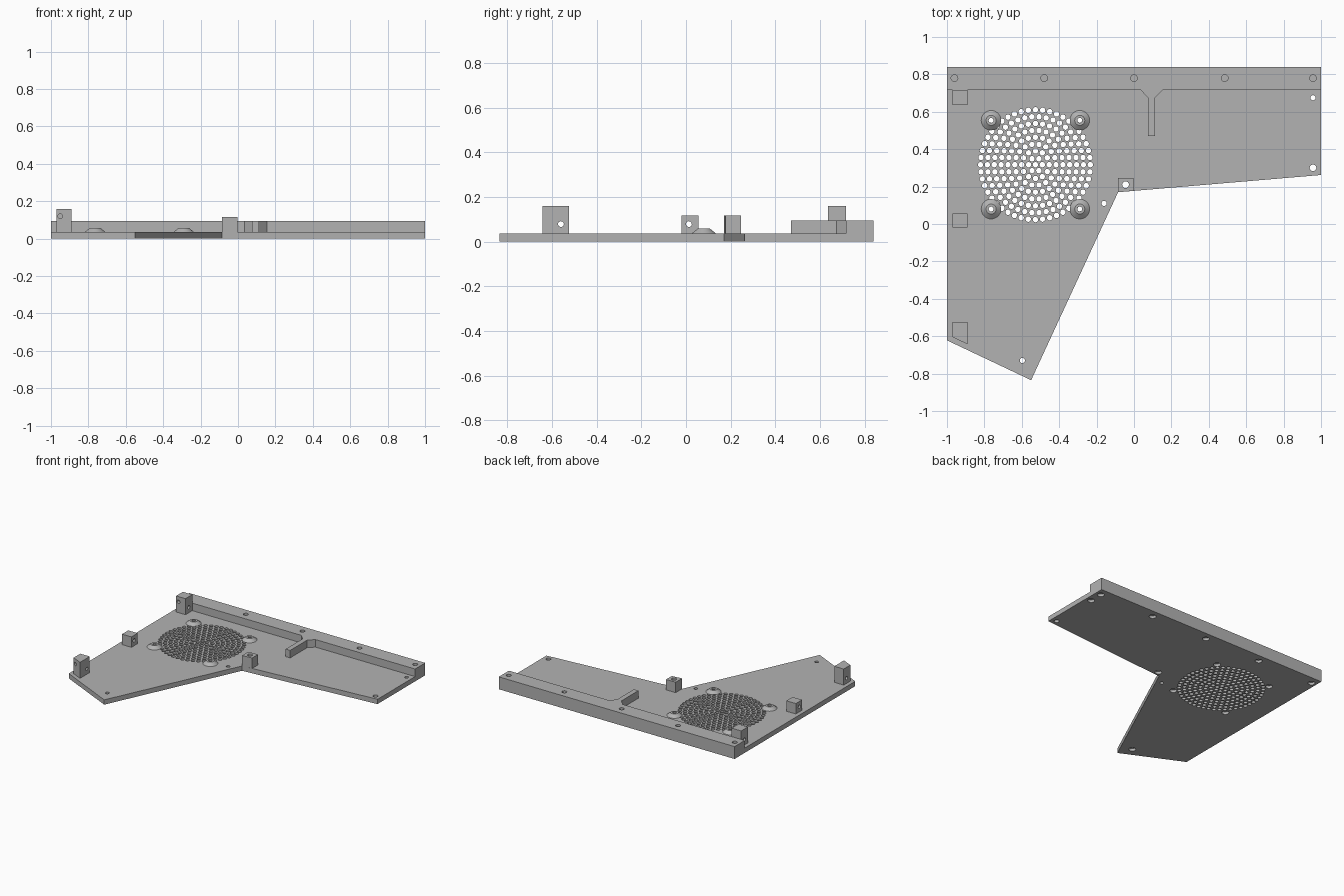
import bpy, bmesh, math
from mathutils import Matrix, Vector

cube = bpy.data.objects.get("Cube")
if cube:
    bpy.data.objects.remove(cube, do_unlink=True)

grey = bpy.data.materials.new("plain grey")
grey.use_nodes = True
colour = (0.45, 0.45, 0.45, 1)
grey.diffuse_color = colour
grey.node_tree.nodes["Principled BSDF"].inputs["Base Color"].default_value = colour

PLATE_TOP, RAIL_TOP = 0.037, 0.095


def add_object(name, mesh):
    ob = bpy.data.objects.new(name, mesh)
    bpy.context.scene.collection.objects.link(ob)
    return ob


def finish(mesh):
    mesh.materials.clear()
    mesh.materials.append(grey)
    for p in mesh.polygons:
        p.use_smooth = True
        p.material_index = 0
    mesh.set_sharp_from_angle(angle=math.radians(30))


def evaluated_mesh(ob):
    bpy.context.view_layer.update()
    deps = bpy.context.evaluated_depsgraph_get()
    return bpy.data.meshes.new_from_object(ob.evaluated_get(deps))


def circle(x, y, r, n=16):
    return [(x + r * math.cos(2 * math.pi * i / n),
             y + r * math.sin(2 * math.pi * i / n)) for i in range(n)]


def prism(name, outline, z0, z1, holes=()):
    """Extruded outline with round holes (x, y, radius) running through it."""
    curve = bpy.data.curves.new(name + " profile", "CURVE")
    curve.dimensions, curve.fill_mode = "2D", "BOTH"
    curve.extrude = (z1 - z0) / 2
    for loop in [outline] + [circle(*h) for h in holes]:
        spline = curve.splines.new("POLY")
        spline.points.add(len(loop) - 1)
        for point, (x, y) in zip(spline.points, loop):
            point.co = (x, y, 0, 1)
        spline.use_cyclic_u = True
    temp = add_object(name + " temp", curve)
    mesh = evaluated_mesh(temp)
    bpy.data.objects.remove(temp, do_unlink=True)
    bm = bmesh.new()
    bm.from_mesh(mesh)
    bmesh.ops.remove_doubles(bm, verts=bm.verts, dist=0.00005)
    bmesh.ops.recalc_face_normals(bm, faces=bm.faces)
    bmesh.ops.translate(bm, verts=bm.verts, vec=(0, 0, (z0 + z1) / 2))
    bm.to_mesh(mesh)
    bm.free()
    finish(mesh)
    return add_object(name, mesh)


def drill(ob, bores):
    """Cut cylinders, each given as (centre, axis, radius, length)."""
    bm = bmesh.new()
    for centre, axis, radius, length in bores:
        turn = Vector(axis).to_track_quat("Z", "Y").to_matrix().to_4x4()
        bmesh.ops.create_cone(bm, cap_ends=True, segments=20, radius1=radius,
                              radius2=radius, depth=length,
                              matrix=Matrix.Translation(centre) @ turn)
    mesh = bpy.data.meshes.new("cutter")
    bm.to_mesh(mesh)
    bm.free()
    cutter = add_object("cutter", mesh)
    cutter.hide_render = True
    mod = ob.modifiers.new("bores", "BOOLEAN")
    mod.operation, mod.solver, mod.object = "DIFFERENCE", "EXACT", cutter
    result = evaluated_mesh(ob)
    ob.modifiers.clear()
    ob.data = result
    finish(result)
    bpy.data.objects.remove(cutter, do_unlink=True)


# Hole layout: vent rings, fan screws, plate screws and rail screws
fan_x, fan_y, fan_half = -0.527, 0.317, 0.237
vents = [(fan_x, fan_y, 0.0145)]
for ring in range(1, 9):
    for i in range(6 * ring):
        a = 2 * math.pi * i / (6 * ring)
        vents.append((fan_x + 0.0367 * ring * math.cos(a),
                      fan_y + 0.0367 * ring * math.sin(a), 0.0145))
fan_screws = [(fan_x + sx * fan_half, fan_y + sy * fan_half, 0.013)
              for sx in (-1, 1) for sy in (-1, 1)]
plate_screws = [(0.957, 0.675, 0.014), (0.957, 0.3, 0.018),
                (-0.16, 0.11, 0.014), (-0.597, -0.73, 0.014)]
post_screw = (-0.045, 0.21, 0.018)
rail_screws = [(x, 0.78, 0.018) for x in (-0.96, -0.48, 0, 0.485, 0.957)]

# Base plate, with counterbores from beneath
plate = prism("base_plate",
              [(-1, 0.84), (1, 0.84), (1, 0.262), (-0.085, 0.17),
               (-0.55, -0.835), (-1, -0.622)],
              0, PLATE_TOP, vents + fan_screws + plate_screws + [post_screw])
recessed = fan_screws + rail_screws + [post_screw, plate_screws[0], plate_screws[3]]
drill(plate, [((x, y, 0), (0, 0, 1), 0.025, 0.04) for x, y, r in recessed])

# Rear rail with its chamfered divider fin
prism("rear_rail",
      [(-1, 0.84), (1, 0.84), (1, 0.717), (0.155, 0.717), (0.113, 0.675),
       (0.113, 0.47), (0.075, 0.47), (0.075, 0.675), (0.035, 0.717), (-1, 0.717)],
      PLATE_TOP, RAIL_TOP, rail_screws)

# Conical screw bosses around the vent
for n, (x, y, r) in enumerate(fan_screws, 1):
    bm = bmesh.new()
    section = [bm.verts.new((rad, 0, z)) for rad, z in
               ((r, PLATE_TOP), (0.053, PLATE_TOP), (0.027, 0.058), (r, 0.058))]
    edges = [bm.edges.new((section[i], section[(i + 1) % 4])) for i in range(4)]
    bmesh.ops.spin(bm, geom=section + edges, cent=(0, 0, 0), axis=(0, 0, 1),
                   angle=2 * math.pi, steps=32)
    bmesh.ops.remove_doubles(bm, verts=bm.verts, dist=0.0001)
    bmesh.ops.recalc_face_normals(bm, faces=bm.faces)
    mesh = bpy.data.meshes.new("screw_boss")
    bm.to_mesh(mesh)
    bm.free()
    finish(mesh)
    add_object(f"screw_boss_{n}", mesh).location = (x, y, 0)

# Mounting blocks along the right edge, cross drilled
L, R = -0.97, -0.89
rear = prism("rear_block", [(L, 0.635), (R, 0.635), (R, 0.717), (L, 0.717)],
             PLATE_TOP, 0.16)
middle = prism("middle_block", [(L, -0.02), (R, -0.02), (R, 0.055), (L, 0.055)],
               PLATE_TOP, 0.117)
front = prism("front_block", [(L, -0.605), (R, -0.643), (R, -0.525), (L, -0.525)],
              PLATE_TOP, 0.16)
X, Y = (1, 0, 0), (0, 1, 0)
drill(rear, [((-0.93, 0.675, 0.078), X, 0.013, 0.2),
             ((-0.95, 0.635, 0.12), Y, 0.013, 0.08)])
drill(middle, [((-0.93, 0.013, 0.078), X, 0.013, 0.2)])
drill(front, [((-0.93, -0.56, 0.078), X, 0.013, 0.2),
              ((-0.95, -0.615, 0.12), Y, 0.013, 0.1)])

# Drilled post at the inner corner
prism("corner_post", [(-0.085, 0.17), (-0.004, 0.177), (-0.004, 0.247), (-0.085, 0.247)],
      PLATE_TOP, 0.117, [post_screw])
